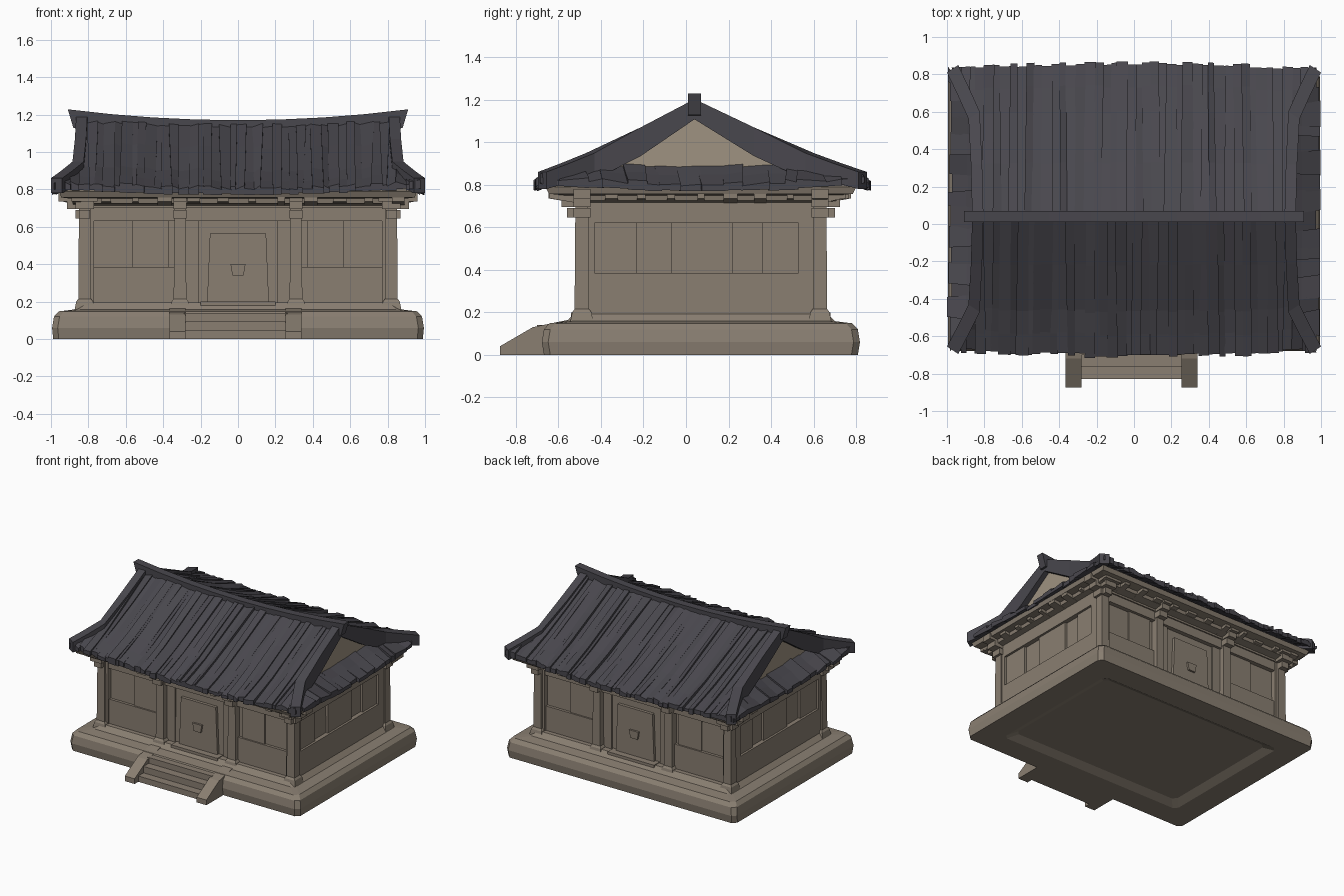
import bpy, bmesh, random

random.seed(4)
if "Cube" in bpy.data.objects:
    bpy.data.objects.remove(bpy.data.objects["Cube"], do_unlink=True)


def material(name, rgb):
    m = bpy.data.materials.new(name)
    m.use_nodes = True
    m.diffuse_color = (*rgb, 1)
    m.node_tree.nodes["Principled BSDF"].inputs["Base Color"].default_value = (*rgb, 1)
    return m


STONE = material("weathered_plaster", (0.252, 0.211, 0.166))
TILE = material("dark_roof_tile", (0.066, 0.063, 0.075))
GABLE = material("pale_gable", (0.345, 0.29, 0.22))

CY = 0.07        # middle of the house in depth
RIDGE_Y = 0.04


def loft(bm, sections):
    """Capped skin through equal-sized point loops."""
    rows = [[bm.verts.new(p) for p in s] for s in sections]
    n = len(rows[0])
    for a, b in zip(rows, rows[1:]):
        for i in range(n):
            j = (i + 1) % n
            bm.faces.new((a[i], a[j], b[j], b[i]))
    bm.faces.new(rows[0][::-1])
    bm.faces.new(rows[-1])


def rect(hx, hy, z, cx=0, cy=CY):
    return [(cx - hx, cy - hy, z), (cx + hx, cy - hy, z), (cx + hx, cy + hy, z), (cx - hx, cy + hy, z)]


def cut_rect(hx, hy, z, c=0.03):
    """Rectangle with clipped corners."""
    pts = []
    for sx, sy in ((-1, -1), (1, -1), (1, 1), (-1, 1)):
        a = (sx * hx, CY + sy * (hy - c), z)
        b = (sx * (hx - c), CY + sy * hy, z)
        pts += [a, b] if sx == sy else [b, a]
    return pts


def box(bm, x, y, z):
    cx, cy = sum(x) / 2, sum(y) / 2
    hx, hy = abs(x[1] - x[0]) / 2, abs(y[1] - y[0]) / 2
    loft(bm, [rect(hx, hy, z[0], cx, cy), rect(hx, hy, z[1], cx, cy)])


def finish(bm, name, mat):
    bmesh.ops.recalc_face_normals(bm, faces=bm.faces)
    me = bpy.data.meshes.new(name)
    bm.to_mesh(me)
    bm.free()
    me.materials.append(mat)
    bpy.context.collection.objects.link(bpy.data.objects.new(name, me))


def depth(s, a, b):
    """Depth range at distances a..b from the middle, front s=-1 or back s=1."""
    return (CY + s * a, CY + s * b)


# Stone platform with a slightly hollow underside and a flared wall foot
bm = bmesh.new()
loft(bm, [cut_rect(0.74, 0.5, 0.03), cut_rect(0.8, 0.56, 0), cut_rect(0.988, 0.738, 0),
          cut_rect(0.994, 0.748, 0.06), cut_rect(0.984, 0.738, 0.12), cut_rect(0.958, 0.712, 0.148),
          cut_rect(0.875, 0.63, 0.158), cut_rect(0.84, 0.595, 0.195)])
finish(bm, "platform", STONE)

# Wall core
bm = bmesh.new()
loft(bm, [rect(0.81, 0.54, 0.15), rect(0.805, 0.535, 0.78)])
finish(bm, "wall_core", STONE)

# Front and back: lower walls, top beam, window leaves, door
sills, beams, leaves, doors = (bmesh.new() for _ in range(4))
for s in (-1, 1):
    for side in (-1, 1):
        box(sills, (side * 0.34, side * 0.8), depth(s, 0.5, 0.56), (0.16, 0.385))
        box(leaves, (side * 0.37, side * 0.565), depth(s, 0.53, 0.548), (0.385, 0.63))
        box(sills, (side * 0.21, side * 0.31), depth(s, 0.5, 0.55), (0.16, 0.63))
    box(beams, (-0.82, 0.82), depth(s, 0.5, 0.57), (0.63, 0.71))
    box(beams, (-0.835, 0.835), depth(s, 0.5, 0.58), (0.7, 0.77))
    box(doors, (-0.2, 0.2), depth(s, 0.5, 0.61), (0.15, 0.2))
    loft(doors, [[(-0.165, y, 0.2), (0.165, y, 0.2), (0.15, y, 0.565), (-0.15, y, 0.565)]
                 for y in depth(s, 0.53, 0.56)])
    loft(doors, [[(-0.03, y, 0.34), (0.03, y, 0.34), (0.04, y, 0.4), (-0.04, y, 0.4)]
                 for y in depth(s, 0.55, 0.575)])

# Side walls with a long recessed window band
for side in (-1, 1):
    x = (side * 0.77, side * 0.842)
    box(sills, x, depth(1, -0.575, 0.575), (0.16, 0.385))
    box(beams, x, depth(1, -0.575, 0.575), (0.62, 0.77))
    for y in ((-0.505, -0.43), (0.53, 0.645)):
        box(sills, x, y, (0.38, 0.63))
    for y in ((-0.43, -0.23), (-0.07, 0.22), (0.36, 0.53)):
        box(leaves, (side * 0.77, side * 0.825), y, (0.38, 0.62))
finish(sills, "lower_walls", STONE)
finish(beams, "top_beams", STONE)
finish(leaves, "window_leaves", STONE)
finish(doors, "doors", STONE)

# Columns with plinths and bracketed capitals
cols, caps = bmesh.new(), bmesh.new()
for s in (-1, 1):
    for cx in (-0.82, -0.31, 0.31, 0.82):
        cy = CY + s * 0.56
        corner = abs(cx) > 0.5
        loft(cols, [rect(0.055, 0.055, 0.15, cx, cy), rect(0.045, 0.045, 0.2, cx, cy),
                    rect(0.034, 0.034, 0.215, cx, cy), rect(0.03, 0.03, 0.72, cx, cy)])
        for k, z in enumerate((0.645, 0.695, 0.735)):
            hx = 0.03 + k * 0.02 if corner else 0.035
            box(caps, (cx - hx, cx + hx), (cy - 0.04, cy + s * (0.07 + k * 0.025)), (z, z + 0.045))
            if corner:
                sx = 1 if cx > 0 else -1
                box(caps, (cx, cx + sx * (0.05 + k * 0.045)), (cy - 0.04, cy + 0.04), (z, z + 0.045))
finish(cols, "columns", STONE)
finish(caps, "column_capitals", STONE)

# Stepped eave underside and uneven rafter ends
bm = bmesh.new()
loft(bm, [rect(0.84, 0.58, 0.715), rect(0.885, 0.64, 0.725), rect(0.89, 0.645, 0.75),
          rect(0.945, 0.715, 0.757), rect(0.955, 0.73, 0.788), rect(0.8, 0.53, 0.86)])
finish(bm, "eave_soffit", STONE)
bm = bmesh.new()
for s in (-1, 1):
    for i in range(12):
        x, w, r = -0.86 + i * 0.156, random.uniform(0.015, 0.04), random.uniform(0.66, 0.72)
        loft(bm, [[(x - w, CY + s * d, z), (x + w, CY + s * d, z), (x + w, CY + s * d, 0.77),
                   (x - w, CY + s * d, 0.77)] for d, z in ((0.56, 0.71), (r, 0.735))])
    for i in range(9):
        y, w, r = CY - 0.56 + i * 0.14, random.uniform(0.015, 0.035), random.uniform(0.9, 0.945)
        loft(bm, [[(s * x, y - w, z), (s * x, y + w, z), (s * x, y + w, 0.77), (s * x, y - w, 0.77)]
                  for x, z in ((0.82, 0.71), (r, 0.735))])
finish(bm, "rafter_ends", STONE)

# Roof slope: down-slope fraction, height, half width, verge depth
SLOPE = [(0, 1.145, 0.84, 0.06), (0.35, 1.012, 0.847, 0.1), (0.68, 0.89, 0.86, 0.09),
         (0.85, 0.838, 0.92, 0.055), (1, 0.795, 0.975, 0.045)]


def clamp(v, limit):
    return max(-limit, min(limit, v))


def roof_point(s, u, row, extra=0):
    """Point on a main slope; straight tile rows stop at the hip line."""
    f, z, hw, _ = row
    x = clamp(u * 0.975, hw)
    bow = (x / 0.975) ** 2
    reach = (0.745 if s < 0 else 0.82) - 0.03 * bow
    return (x, RIDGE_Y + s * (reach + extra) * f, z + 0.03 * bow)


def raise_by(p, dz):
    return (p[0], p[1], p[2] + dz)


def tile_strip(bm, edge, rows):
    """One uneven tile row; edge(side, row, extra) gives its two sides."""
    ha, hb = random.uniform(0, 0.024), random.uniform(0, 0.024)
    extra = random.uniform(-0.012, 0.014)
    drop = random.uniform(0.016, 0.026)
    sections = []
    for row in rows:
        a, b = edge(0, row, extra), edge(1, row, extra)
        sections.append([raise_by(a, ha), raise_by(b, hb), raise_by(b, -drop), raise_by(a, -drop)])
        ha, hb = (clamp(abs(h + random.uniform(-0.007, 0.007)), 0.026) for h in (ha, hb))
    loft(bm, sections)


def uneven_cuts(n, skew):
    """Strip borders as (position at the top, position at the eave)."""
    cuts = []
    for i in range(n + 1):
        inner = 0 < i < n
        mid = -1 + 2 * (i + inner * random.uniform(-0.25, 0.25)) / n
        lean = inner * random.uniform(-skew, skew) / n
        cuts.append((mid - lean, mid + lean))
    return cuts


def along(cut, f):
    return cut[0] + (cut[1] - cut[0]) * f


# Main front and back tile slopes
for s, name in ((-1, "front_roof"), (1, "back_roof")):
    bm = bmesh.new()
    cuts = uneven_cuts(44, 0.4)
    for pair in zip(cuts, cuts[1:]):
        tile_strip(bm, lambda k, row, e: roof_point(s, along(pair[k], row[0]) + (k - 0.5) * 0.004, row, e),
                   SLOPE)
    finish(bm, name, TILE)

# Side skirt roofs below the gables
for side, name in ((1, "left_skirt_roof"), (-1, "right_skirt_roof")):
    bm = bmesh.new()
    cuts = uneven_cuts(16, 0.3)
    for pair in zip(cuts, cuts[1:]):
        def edge(k, row, e):
            f, z = row
            v = along(pair[k], f) + (k - 0.5) * 0.012
            y = clamp(v * 0.76, 0.53 + 0.23 * f)
            return (side * (0.8 + 0.185 * f + e * f), CY + 0.01 * f + y, z + 0.035 * v * v * f)
        tile_strip(bm, edge, [(0, 0.89), (0.5, 0.836), (1, 0.79)])
    finish(bm, name, TILE)

# Gable walls set behind the verges
bm = bmesh.new()
for side in (-1, 1):
    loft(bm, [[(side * x, CY - 0.53, 0.85), (side * x, CY + 0.54, 0.85), (side * x, RIDGE_Y + 0.28, 0.99),
               (side * x, RIDGE_Y, 1.12), (side * x, RIDGE_Y - 0.26, 0.99)] for x in (0.79, 0.825)])
finish(bm, "gable_walls", GABLE)

# Verge and hip ridges running to the corners
bm = bmesh.new()
for s in (-1, 1):
    for u in (-1, 1):
        sections = []
        for row in SLOPE:
            x, y, z = roof_point(s, u, row)
            wy = s * 0.02 if row[0] > 0.6 else 0
            x0, x1 = x - u * 0.035, x + u * 0.025
            sections.append([(x0, y + wy, z - row[3]), (x1, y - wy, z - row[3]),
                             (x1, y - wy, z + 0.035), (x0, y + wy, z + 0.035)])
        loft(bm, sections)
finish(bm, "hip_ridges", TILE)

# Sagging main ridge with upturned ends
bm = bmesh.new()
sections = []
for i in range(9):
    t = -1 + i / 4
    top = 1.17 + 0.058 * t * t
    xb, xt = t * 0.88, t * 0.91
    y0, y1 = RIDGE_Y - 0.03, RIDGE_Y + 0.03
    sections.append([(xb, y0, top - 0.1), (xb, y1, top - 0.1), (xt, y1, top), (xt, y0, top)])
loft(bm, sections)
finish(bm, "main_ridge", TILE)

# Front steps between sloping side stones
bm = bmesh.new()
for x0, x1 in ((-0.365, -0.28), (0.255, 0.34)):
    loft(bm, [[(x, -0.875, 0), (x, -0.875, 0.04), (x, -0.72, 0.13), (x, -0.55, 0.165), (x, -0.55, 0)]
              for x in (x0, x1)])
finish(bm, "step_side_stones", STONE)
bm = bmesh.new()
for y, z in ((-0.83, 0.045), (-0.765, 0.095), (-0.7, 0.14)):
    box(bm, (-0.29, 0.265), (y, -0.6), (0, z))
finish(bm, "front_steps", STONE)
